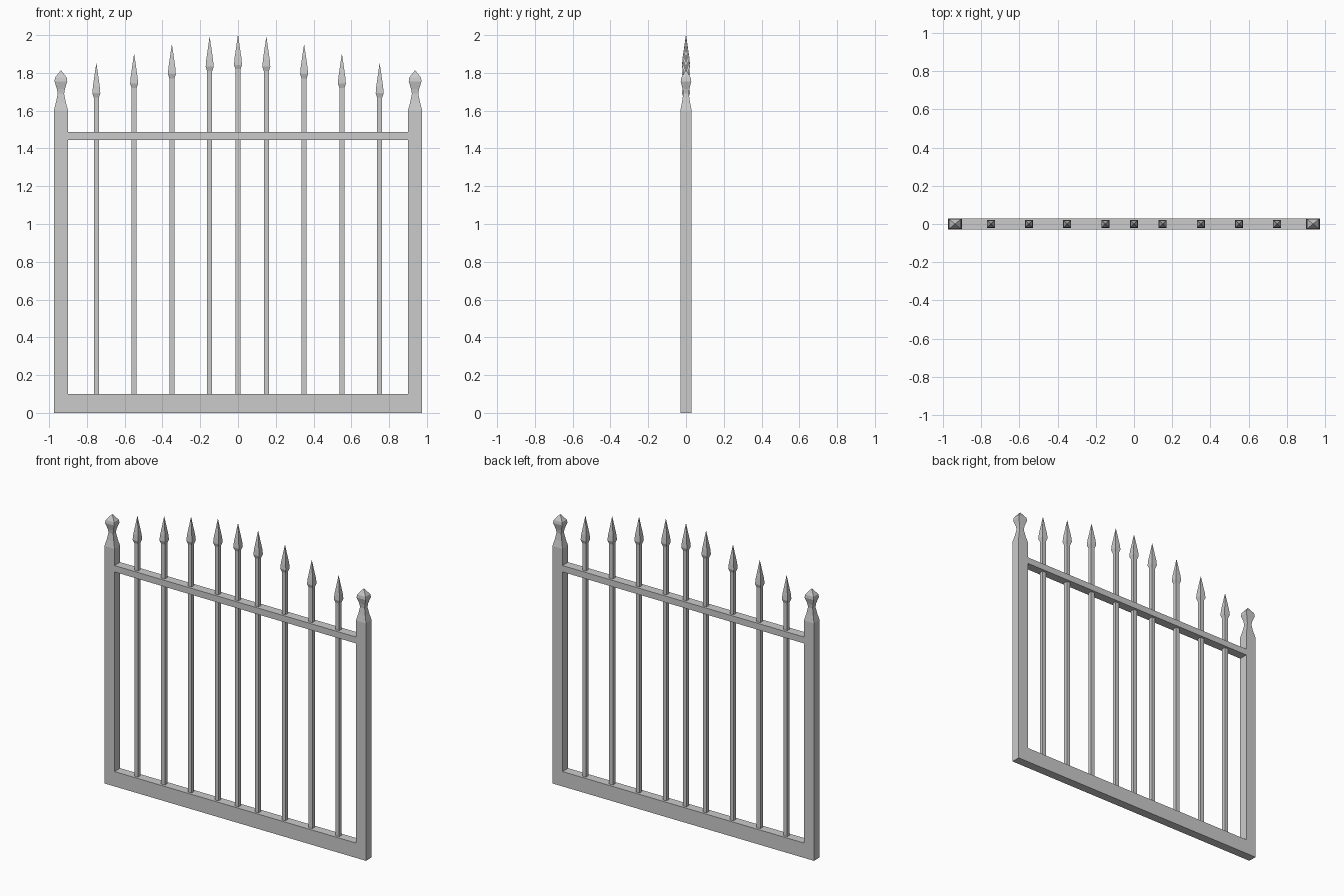
import bpy, bmesh

if "Cube" in bpy.data.objects:
    bpy.data.objects.remove(bpy.data.objects["Cube"])


def loft(name, x, rings):
    """Square-section part from (half width x, half depth y, z) rings."""
    bm = bmesh.new()
    loops = []
    for hx, hy, z in rings:
        loops.append([bm.verts.new((x + sx * hx, sy * hy, z))
                      for sx, sy in ((-1, -1), (1, -1), (1, 1), (-1, 1))])
    for a, b in zip(loops, loops[1:]):
        for i in range(4):
            j = (i + 1) % 4
            bm.faces.new((a[i], a[j], b[j], b[i]))
    bm.faces.new(loops[0][::-1])
    bm.faces.new(loops[-1])
    bmesh.ops.remove_doubles(bm, verts=bm.verts, dist=1e-6)
    bmesh.ops.recalc_face_normals(bm, faces=bm.faces)
    mesh = bpy.data.meshes.new(name)
    bm.to_mesh(mesh)
    bm.free()
    obj = bpy.data.objects.new(name, mesh)
    bpy.context.collection.objects.link(obj)
    return obj


# Corner posts with pinched neck and bud finial
for side, x in (("left", -0.9375), ("right", 0.9375)):
    loft(side + "_post", x, [
        (0.0375, 0.03, 0), (0.0375, 0.03, 1.60), (0.026, 0.021, 1.645),
        (0.017, 0.015, 1.69), (0.021, 0.018, 1.715), (0.034, 0.028, 1.755),
        (0.031, 0.025, 1.775), (0.002, 0.002, 1.812)])

# Horizontal rails between the posts
loft("bottom_rail", 0, [(0.90, 0.03, 0), (0.90, 0.03, 0.10)])
loft("top_rail", 0, [(0.90, 0.03, 1.445), (0.90, 0.03, 1.488)])

# Upright bars with spearheads, rising toward the middle
bars = [(0, 2.0), (0.15, 1.99), (0.35, 1.95), (0.55, 1.90), (0.75, 1.85)]
for x0, top in bars:
    for x in ({-x0, x0} if x0 else {0}):
        base = top - 0.175
        loft("bar", x, [(0.0135, 0.0135, 0.09), (0.0135, 0.0135, base)])
        loft("spearhead", x, [
            (0.0135, 0.0135, base - 0.005), (0.021, 0.021, top - 0.157),
            (0.018, 0.018, top - 0.12), (0.0005, 0.0005, top)])
